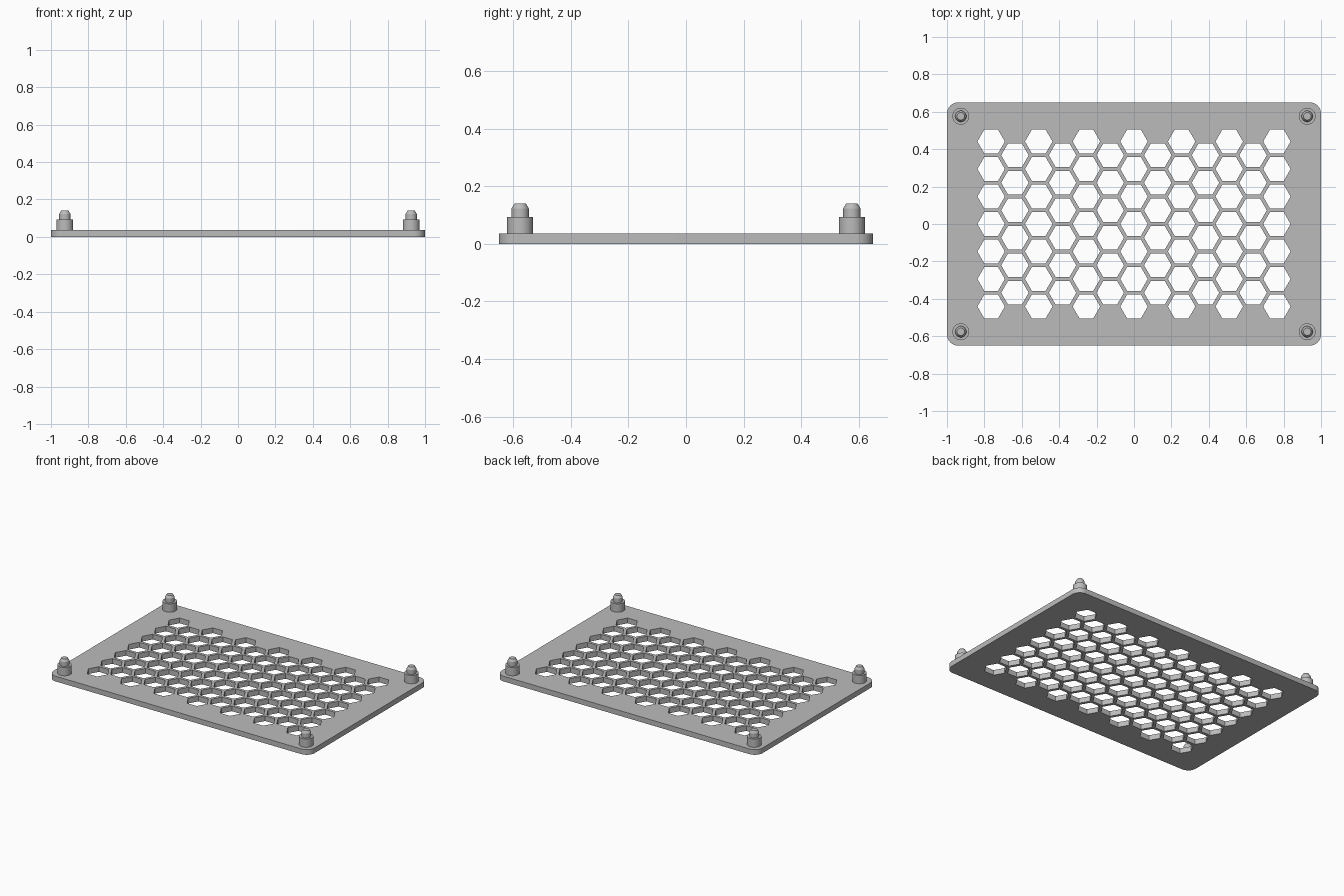
import bpy, bmesh, math

if "Cube" in bpy.data.objects:
    bpy.data.objects.remove(bpy.data.objects["Cube"])

grey = bpy.data.materials.new("plain_grey")
grey.diffuse_color = (0.5, 0.5, 0.5, 1)
grey.use_nodes = True
grey.node_tree.nodes["Principled BSDF"].inputs["Base Color"].default_value = grey.diffuse_color

THICK = 0.036
PITCH = 0.147              # hex centre spacing
HEX_R = 0.0735             # hex hole corner radius


def smooth(obj):
    bpy.ops.object.select_all(action='DESELECT')
    obj.select_set(True)
    bpy.context.view_layer.objects.active = obj
    bpy.ops.object.shade_smooth_by_angle(angle=math.radians(30))


def add_loop(curve, pts):
    s = curve.splines.new('POLY')
    s.points.add(len(pts) - 1)
    for p, (x, y) in zip(s.points, pts):
        p.co = (x, y, 0, 1)
    s.use_cyclic_u = True


def arc(cx, cy, r, a0, a1, n):
    return [(cx + r * math.cos(math.radians(a0 + (a1 - a0) * i / n)),
             cy + r * math.sin(math.radians(a0 + (a1 - a0) * i / n)))
            for i in range(n + 1)]


# Plate outline with rounded corners, hex holes as inner loops
curve = bpy.data.curves.new("plate_outline", 'CURVE')
curve.dimensions = '2D'
curve.fill_mode = 'BOTH'
curve.extrude = THICK / 2
R = 0.06
outline = []
for sx, sy, a in ((1, 1, 0), (-1, 1, 90), (-1, -1, 180), (1, -1, 270)):
    outline += arc(sx * (1 - R), sy * (0.65 - R), R, a, a + 90, 10)
add_loop(curve, outline)
for col in range(-6, 7):
    count = 7 if col % 2 == 0 else 6
    for row in range(count):
        cx = col * PITCH * math.sqrt(3) / 2
        cy = (row - (count - 1) / 2) * PITCH
        add_loop(curve, arc(cx, cy, HEX_R, 0, 300, 5))

# Turn the filled outline into a welded mesh plate
tmp = bpy.data.objects.new("plate_helper", curve)
bpy.context.collection.objects.link(tmp)
dg = bpy.context.evaluated_depsgraph_get()
mesh = bpy.data.meshes.new_from_object(tmp.evaluated_get(dg))
bpy.data.objects.remove(tmp)
bm = bmesh.new()
bm.from_mesh(mesh)
bmesh.ops.remove_doubles(bm, verts=bm.verts, dist=1e-5)
bmesh.ops.translate(bm, verts=bm.verts, vec=(0, 0, THICK / 2))
bmesh.ops.recalc_face_normals(bm, faces=bm.faces)
bm.to_mesh(mesh)
bm.free()
mesh.materials.clear()
mesh.materials.append(grey)
plate = bpy.data.objects.new("vent_plate", mesh)
bpy.context.collection.objects.link(plate)
smooth(plate)

# Corner pegs: wide shoulder, narrow pin with chamfered tip
profile = [(0.045, THICK - 0.006), (0.045, 0.094), (0.03, 0.094),
           (0.03, 0.123), (0.02, 0.14)]
N = 32
verts = [(r * math.cos(2 * math.pi * i / N), r * math.sin(2 * math.pi * i / N), z)
         for r, z in profile for i in range(N)]
faces = [(k * N + i, k * N + (i + 1) % N, (k + 1) * N + (i + 1) % N, (k + 1) * N + i)
         for k in range(len(profile) - 1) for i in range(N)]
faces += [tuple(reversed(range(N))), tuple(range(4 * N, 5 * N))]
peg_mesh = bpy.data.meshes.new("corner_peg")
peg_mesh.from_pydata(verts, [], faces)
peg_mesh.materials.append(grey)
for x in (-0.926, 0.926):
    for y in (-0.576, 0.576):
        peg = bpy.data.objects.new("corner_peg", peg_mesh)
        peg.location = (x, y, 0)
        bpy.context.collection.objects.link(peg)
smooth(peg)
